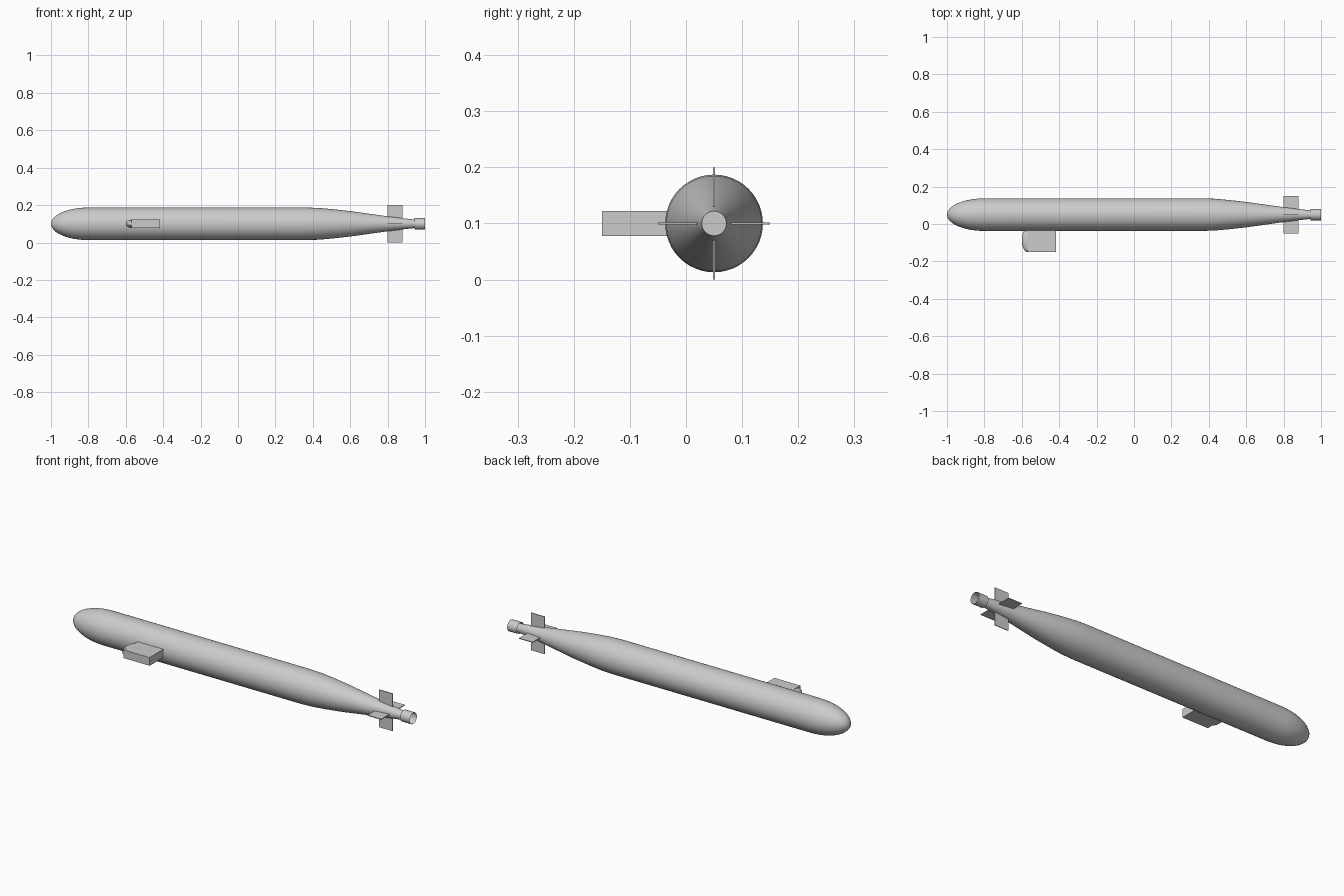
import bpy, bmesh, math
from mathutils import Matrix, Vector

if "Cube" in bpy.data.objects:
    bpy.data.objects.remove(bpy.data.objects["Cube"], do_unlink=True)

AXIS = Vector((0, 0.05, 0.1))      # centre line of the hull

grey = bpy.data.materials.new("hull grey")
grey.use_nodes = True
COLOUR = (0.6, 0.6, 0.6, 1)
grey.diffuse_color = COLOUR
grey.node_tree.nodes["Principled BSDF"].inputs["Base Color"].default_value = COLOUR


def finish(name, bm, smooth=True):
    bmesh.ops.recalc_face_normals(bm, faces=bm.faces)
    mesh = bpy.data.meshes.new(name)
    bm.to_mesh(mesh)
    bm.free()
    mesh.materials.append(grey)
    obj = bpy.data.objects.new(name, mesh)
    bpy.context.collection.objects.link(obj)
    if smooth:
        bpy.ops.object.select_all(action='DESELECT')
        bpy.context.view_layer.objects.active = obj
        obj.select_set(True)
        bpy.ops.object.shade_smooth_by_angle(angle=math.radians(35))
    return obj


def lathe(name, profile, sides=48, cap=False):
    """Spin (x, radius) points about the hull axis."""
    bm = bmesh.new()
    rings = []
    for x, r in profile:
        rings.append([bm.verts.new(AXIS + Vector((x, r * math.cos(a), r * math.sin(a))))
                      for a in (2 * math.pi * i / sides for i in range(sides))])
    for a, b in zip(rings, rings[1:]):
        for i in range(sides):
            j = (i + 1) % sides
            bm.faces.new((a[i], a[j], b[j], b[i]))
    if cap:
        bm.faces.new(rings[-1])
    bmesh.ops.remove_doubles(bm, verts=bm.verts, dist=1e-5)
    return finish(name, bm)


def box(name, lo, hi, turn=0):
    lo, hi = Vector(lo), Vector(hi)
    bm = bmesh.new()
    bmesh.ops.create_cube(bm, size=1)
    size = hi - lo
    bm.transform(Matrix.Translation(AXIS) @ Matrix.Rotation(turn, 4, 'X')
                 @ Matrix.Translation((lo + hi) / 2) @ Matrix.Diagonal((*size, 1)))
    return finish(name, bm, smooth=False)


# Hull: elliptical nose, straight middle, tapering tail
R = 0.087
nose = [(-0.8 - 0.2 * math.cos(t), R * math.sin(t))
        for t in (math.pi / 2 * i / 12 for i in range(13))]
tail = [(0.36, R), (0.43, 0.085), (0.5, 0.079), (0.6, 0.068), (0.7, 0.054),
        (0.8, 0.040), (0.88, 0.030), (0.95, 0.022)]
lathe("hull", nose + tail, cap=True)

# Open tail shroud
lathe("tail_shroud", [(0.943, 0.03), (1.0, 0.03)])

# Four tail fins
for i, label in enumerate(("left", "upper", "right", "lower")):
    box(label + "_tail_fin", (0.80, 0.025, -0.002), (0.88, 0.1, 0.002), i * math.pi / 2)

# Sail with a domed leading end
box("sail", (-0.57, -0.20, -0.022), (-0.417, -0.06, 0.022))
bm = bmesh.new()
bmesh.ops.create_uvsphere(bm, u_segments=32, v_segments=16, radius=1)
bm.transform(Matrix.Translation(AXIS + Vector((-0.57, -0.137, 0)))
             @ Matrix.Diagonal((0.03, 0.063, 0.022, 1)))
bmesh.ops.bisect_plane(bm, geom=bm.verts[:] + bm.edges[:] + bm.faces[:],
                       plane_co=(-0.57, 0, 0), plane_no=(1, 0, 0), clear_outer=True)
finish("sail_leading_end", bm)
